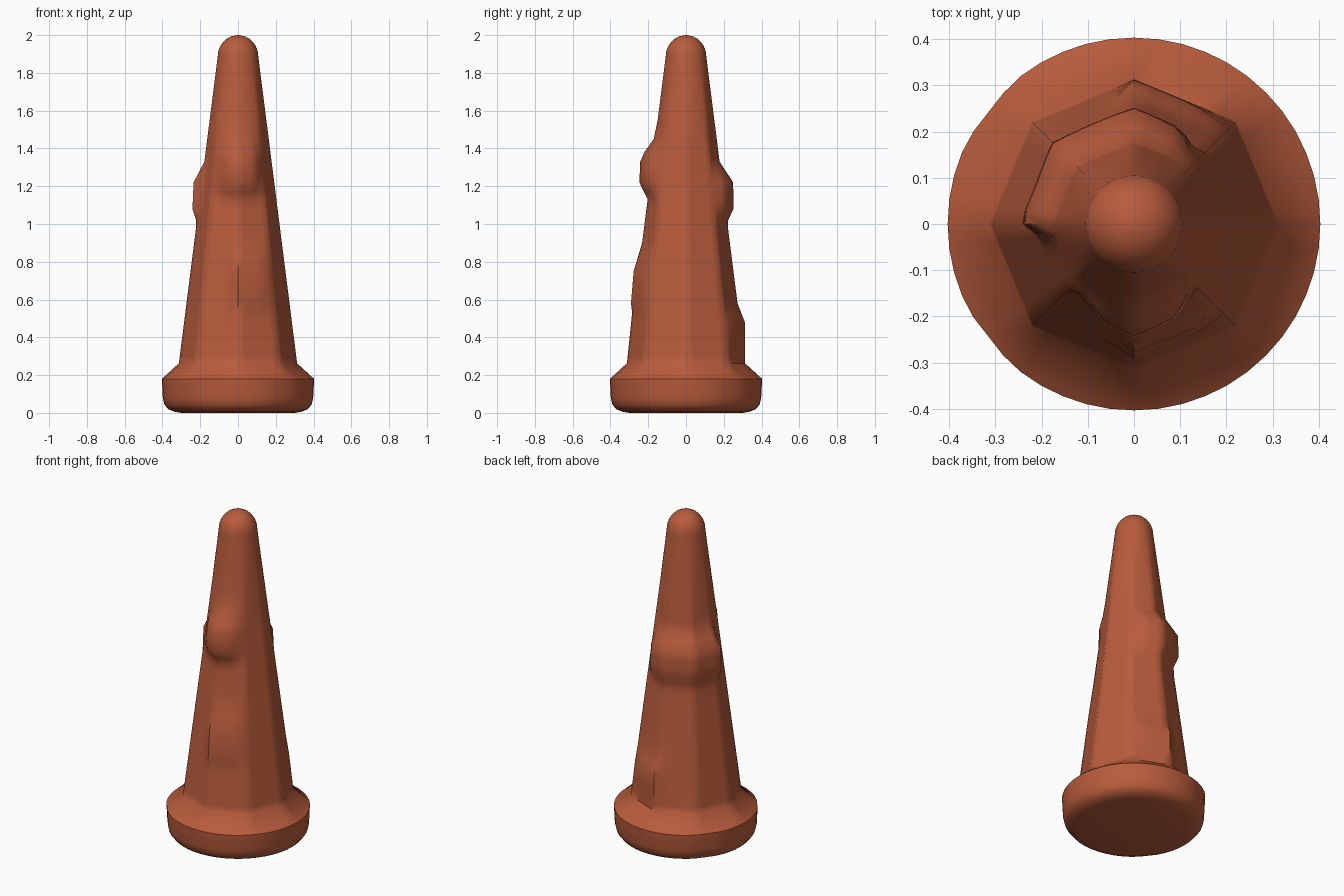
import bpy, bmesh, math

if "Cube" in bpy.data.objects:
    bpy.data.objects.remove(bpy.data.objects["Cube"])

SEG = 48


def lerp(points, v):
    """Piecewise linear lookup, clamped at both ends."""
    if v <= points[0][0]:
        return points[0][1]
    for (a, p), (b, q) in zip(points, points[1:]):
        if v <= b:
            return p + (q - p) * (v - a) / (b - a)
    return points[-1][1]


# Lumps: (height -> added radius), (angle in degrees -> weight)
LUMPS = [
    # upper back lump, wrapping to the left
    ([(1.01, 0), (1.08, .042), (1.22, .058), (1.33, 0)],
     [(48, 0), (64, .85), (88, 1), (140, .95), (160, .85), (178, .9), (190, 0)]),
    # upper front lump
    ([(1.13, 0), (1.22, .055), (1.35, .066), (1.45, .008), (1.50, 0)],
     [(228, 0), (254, .85), (270, 1), (293, .85), (315, 0)]),
    # lower front lump
    ([(.27, 0), (.53, .006), (.57, .018), (.75, .026), (.90, 0)],
     [(255, 0), (270, 1), (300, 1), (316, 0)]),
    # lower back lump
    ([(.27, 0), (.32, .008), (.48, .026), (.58, 0)],
     [(42, 0), (62, .9), (90, 1), (100, 0)]),
]


def body_radius(z, deg):
    r = .312 - .1265 * (z - .27)
    # eight-sided below, round towards the tip
    octagon = math.cos(math.radians(22.5)) / math.cos(math.radians(deg % 45 - 22.5))
    k = lerp([(1.3, 1), (1.88, 0)], z)
    r *= octagon * k + (1 - k)
    return r + sum(lerp(hz, z) * lerp(ha, deg) for hz, ha in LUMPS)


# Rings from bottom to top: (height, fixed radius or None for the body rule)
rings = [(0, .30), (.006, .335), (.02, .37), (.045, .39), (.08, .398), (.18, .403), (.262, None)]
body = [.30, .40, .48, .53, .58, .66, .75, .82, .90, .97, 1.02, 1.08, 1.13, 1.17,
        1.22, 1.28, 1.33, 1.38, 1.45, 1.55, 1.70, 1.80, 1.88]
rings += [(z, None) for z in body]
for i in range(1, 7):                                   # domed tip
    t = math.radians(i * 14)
    rings.append((1.885 + .115 * math.sin(t), .108 * math.cos(t)))

bm = bmesh.new()
loops = []
for z, r in rings:
    loop = []
    for i in range(SEG):
        deg = 360 * i / SEG
        a = math.radians(deg)
        rad = body_radius(z, deg) if r is None else r
        if r is not None and z < .3:                    # worn flats on the base rim
            for d, limit in ((142, .397), (218, .398)):
                c = math.cos(a - math.radians(d))
                if c > .8:
                    rad = min(rad, limit * r / .403 / c)
        loop.append(bm.verts.new((rad * math.cos(a), rad * math.sin(a), z)))
    loops.append(loop)
for lo, hi in zip(loops, loops[1:]):
    for i in range(SEG):
        j = (i + 1) % SEG
        bm.faces.new((lo[i], lo[j], hi[j], hi[i]))
bm.faces.new(loops[0][::-1])
tip = bm.verts.new((0, 0, 2))
for i in range(SEG):
    bm.faces.new((loops[-1][i], loops[-1][(i + 1) % SEG], tip))

mesh = bpy.data.meshes.new("lumpy_cone")
bm.to_mesh(mesh)
bm.free()
obj = bpy.data.objects.new("lumpy_cone", mesh)
bpy.context.collection.objects.link(obj)

clay = bpy.data.materials.new("terracotta")
clay.diffuse_color = (.48, .107, .045, 1)
clay.use_nodes = True
clay.node_tree.nodes["Principled BSDF"].inputs["Base Color"].default_value = clay.diffuse_color
mesh.materials.append(clay)

bpy.context.view_layer.objects.active = obj
obj.select_set(True)
bpy.ops.object.shade_smooth_by_angle(angle=math.radians(50))
